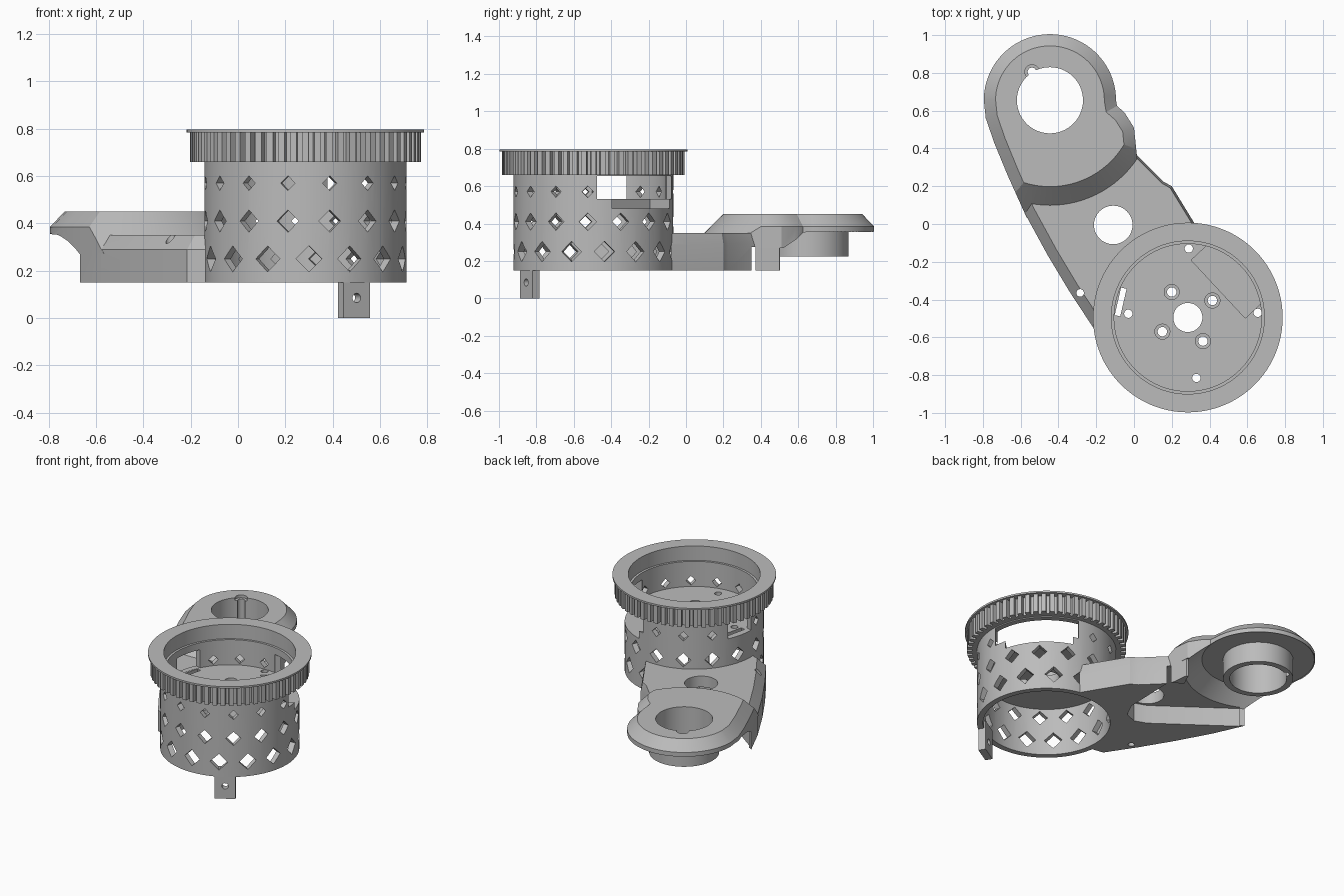
import bpy, bmesh, math
from mathutils import Matrix, Vector

if "Cube" in bpy.data.objects:
    bpy.data.objects.remove(bpy.data.objects["Cube"])

grey = bpy.data.materials.new("plastic grey")
grey.diffuse_color = (0.5, 0.5, 0.5, 1)
grey.use_nodes = True
grey.node_tree.nodes["Principled BSDF"].inputs["Base Color"].default_value = grey.diffuse_color
DRUM, END = (0.285, -0.495), (-0.445, 0.655)   # drum axis, arm-end axis


def finish(bm, name):
    bmesh.ops.recalc_face_normals(bm, faces=bm.faces)
    me = bpy.data.meshes.new(name)
    bm.to_mesh(me)
    bm.free()
    me.materials.append(grey)
    ob = bpy.data.objects.new(name, me)
    bpy.context.collection.objects.link(ob)
    return ob


def loft(name, rings):
    """Solid through stacked rings of equal point count."""
    bm = bmesh.new()
    vs = [[bm.verts.new(p) for p in r] for r in rings]
    n = len(vs[0])
    for a, b in zip(vs, vs[1:]):
        for i in range(n):
            j = (i + 1) % n
            bm.faces.new((a[i], a[j], b[j], b[i]))
    bm.faces.new(vs[0][::-1])
    bm.faces.new(vs[-1])
    return finish(bm, name)


def at(pts, z):
    return [(x, y, z) for x, y in pts]


def circle(c, r, n=96):
    return [(c[0] + r * math.cos(2 * math.pi * i / n),
             c[1] + r * math.sin(2 * math.pi * i / n)) for i in range(n)]


def turned(name, c, prof, n=96):
    return loft(name, [at(circle(c, r, n), z) for r, z in prof])


def cyl(name, c, r, z0, z1, n=96):
    return turned(name, c, [(r, z0), (r, z1)], n)


def boxes(name, items):
    """Boxes as (matrix, size), all in one mesh."""
    bm = bmesh.new()
    for m, s in items:
        bmesh.ops.create_cube(bm, size=1, matrix=m @ Matrix.Diagonal((*s, 1)))
    return finish(bm, name)


def radial(deg, r, z):
    """Frame on the drum, x pointing outward."""
    return (Matrix.Translation((*DRUM, z)) @ Matrix.Rotation(math.radians(deg), 4, 'Z')
            @ Matrix.Translation((r, 0, 0)))


def combine(ob, others, op='DIFFERENCE'):
    for o in others:
        m = ob.modifiers.new("b", 'BOOLEAN')
        m.operation, m.object, m.solver = op, o, 'EXACT'
        dg = bpy.context.evaluated_depsgraph_get()
        me = bpy.data.meshes.new_from_object(ob.evaluated_get(dg))
        ob.modifiers.clear()
        ob.data = me
        bpy.data.objects.remove(o)
    return ob


def inset(pts, amount):
    """Move a counter-clockwise outline inward; amount is a rule per point."""
    out, n = [], len(pts)
    for i, p in enumerate(pts):
        a, b, c = Vector(pts[i - 1]), Vector(p), Vector(pts[(i + 1) % n])
        d1, d2 = (b - a).normalized(), (c - b).normalized()
        n1, n2 = Vector((-d1.y, d1.x)), Vector((-d2.y, d2.x))
        q = b + (n1 + n2) / max(0.6, 1 + n1.dot(n2)) * amount(p)
        out.append((q.x, q.y))
    return out


# Perforated drum with an inner floor
drum = cyl("drum", DRUM, 0.427, 0.15, 0.66, 128)
combine(drum, [cyl("c", DRUM, 0.39, 0.0, 0.47, 128), cyl("c", DRUM, 0.39, 0.53, 0.8, 128)])
diamonds = []
for z, half, start in ((0.25, 0.055, 2), (0.41, 0.047, 14), (0.57, 0.031, 14)):
    for k in range(15):
        diamonds.append((radial(start - 90 + 24 * k, 0.42, z) @ Matrix.Rotation(math.pi / 4, 4, 'X'),
                         (0.16, half * 1.414, half * 1.414)))
combine(drum, [boxes("c", diamonds)])
# Side windows, floor recess, floor slot
combine(drum, [boxes("c", [(radial(40, 0.45, 0.592), (0.3, 0.52, 0.122))]),
               boxes("c", [(radial(43, 0.42, 0.515), (0.4, 0.42, 0.07))]),
               boxes("c", [(radial(167, 0.47, 0.592), (0.24, 0.19, 0.122))]),
               boxes("c", [(radial(167, 0.365, 0.5), (0.03, 0.15, 0.2))]),
               cyl("c", DRUM, 0.077, 0.4, 0.6, 48)])
for p in ((0.2, -0.36), (0.415, -0.405), (0.15, -0.57), (0.365, -0.62)):
    combine(drum, [turned("c", p, [(0.025, 0.4), (0.025, 0.505), (0.04, 0.506), (0.04, 0.56)], 24)])
for p in ((0.29, -0.13), (-0.03, -0.475), (0.655, -0.47), (0.33, -0.815)):
    combine(drum, [cyl("c", p, 0.022, 0.4, 0.6, 24)])

# Toothed ring with a thin top flange
teeth = 60
pts = []
for i in range(teeth):
    for f, r in ((-0.32, 0.457), (-0.27, 0.488), (0.27, 0.488), (0.32, 0.457)):
        a = 2 * math.pi * (i + f) / teeth
        pts.append((DRUM[0] + r * math.cos(a), DRUM[1] + r * math.sin(a)))
bore = [(0.39, 0.6), (0.39, 0.7), (0.405, 0.7), (0.405, 0.9)]
combine(loft("toothed_ring", [at(pts, 0.66), at(pts, 0.785)]), [turned("c", DRUM, bore, 128)])
combine(cyl("ring_flange", DRUM, 0.502, 0.785, 0.797, 128), [turned("c", DRUM, bore, 128)])

# Hanging tab under the drum
tab = boxes("drum_tab", [(radial(-59, 0.397, 0.1), (0.046, 0.13, 0.2))])
hole = cyl("c", (0, 0), 0.02, -0.2, 0.2, 24)
hole.matrix_world = radial(-59, 0.4, 0.085) @ Matrix.Rotation(math.pi / 2, 4, 'Y')
bpy.context.view_layer.update()
combine(tab, [hole])

# Lower arm, chamfered along its left edge
left = [(-0.74, 0.43), (-0.67, 0.26), (-0.58, 0.06), (-0.46, -0.16), (-0.34, -0.36), (-0.215, -0.55)]
low = left + [(0.1, -0.6), (0.5, -0.3), (0.31, 0.02), (0.2, 0.2), (0.155, 0.225),
              (0.015, 0.365), (0.0, 0.5), (-0.4, 0.6)]
chamfer = lambda p: 0.055 if p in left else 0.012
arm = loft("arm", [at(low, 0.15), at(low, 0.29), at(inset(low, chamfer), 0.35)])

# Raised arm end, rounded around its axis
rim = [(END[0] + 0.35 * math.cos(math.radians(a)), END[1] + 0.35 * math.sin(math.radians(a)))
       for a in range(0, 184, 4)]
high = rim + [(-0.785, 0.56)] + left[:3] + [(-0.5, -0.1), (0.05, 0.05), (0.015, 0.365),
                                            (0.0, 0.51), (-0.05, 0.59), (-0.09, 0.625)]
top = loft("c", [at(high, 0.27), at(high, 0.385), at(inset(high, lambda p: 0.062), 0.45)])
combine(top, [turned("c", END, [(0.635, 0.27), (0.457, 0.45), (0.447, 0.46)])], 'INTERSECT')
combine(arm, [top], 'UNION')

# Hollow the underside: conical step, splayed pocket, drum seat, holes
pocket = [(-0.19, -0.1), (-0.11, -0.13), (-0.03, -0.1), (0.02, 0.0), (0.03, 0.36),
          (-0.3, 0.6), (-0.65, 0.235)]
combine(arm, [turned("c", END, [(0.457, 0.0), (0.457, 0.27), (0.345, 0.36)]),
              loft("c", [at(pocket, 0.1), at(pocket, 0.275)]),
              cyl("c", DRUM, 0.424, 0.0, 0.8, 128),
              cyl("c", (-0.11, -0.005), 0.102, 0.1, 0.5, 64),
              cyl("c", (-0.285, -0.365), 0.02, 0.1, 0.5, 24),
              cyl("c", END, 0.175, 0.2, 0.6)])

# Bearing sleeve below the arm end
sleeve = combine(cyl("sleeve", END, 0.215, 0.225, 0.362), [cyl("c", END, 0.175, 0.1, 0.6)])
for ob in (arm, sleeve):
    combine(ob, [turned("c", (-0.54, 0.805), [(0.023, 0.1), (0.023, 0.43), (0.038, 0.431), (0.038, 0.5)], 24)])

for ob in bpy.context.scene.objects:
    ob.select_set(True)
    bpy.context.view_layer.objects.active = ob
bpy.ops.object.shade_smooth_by_angle(angle=math.radians(25))
